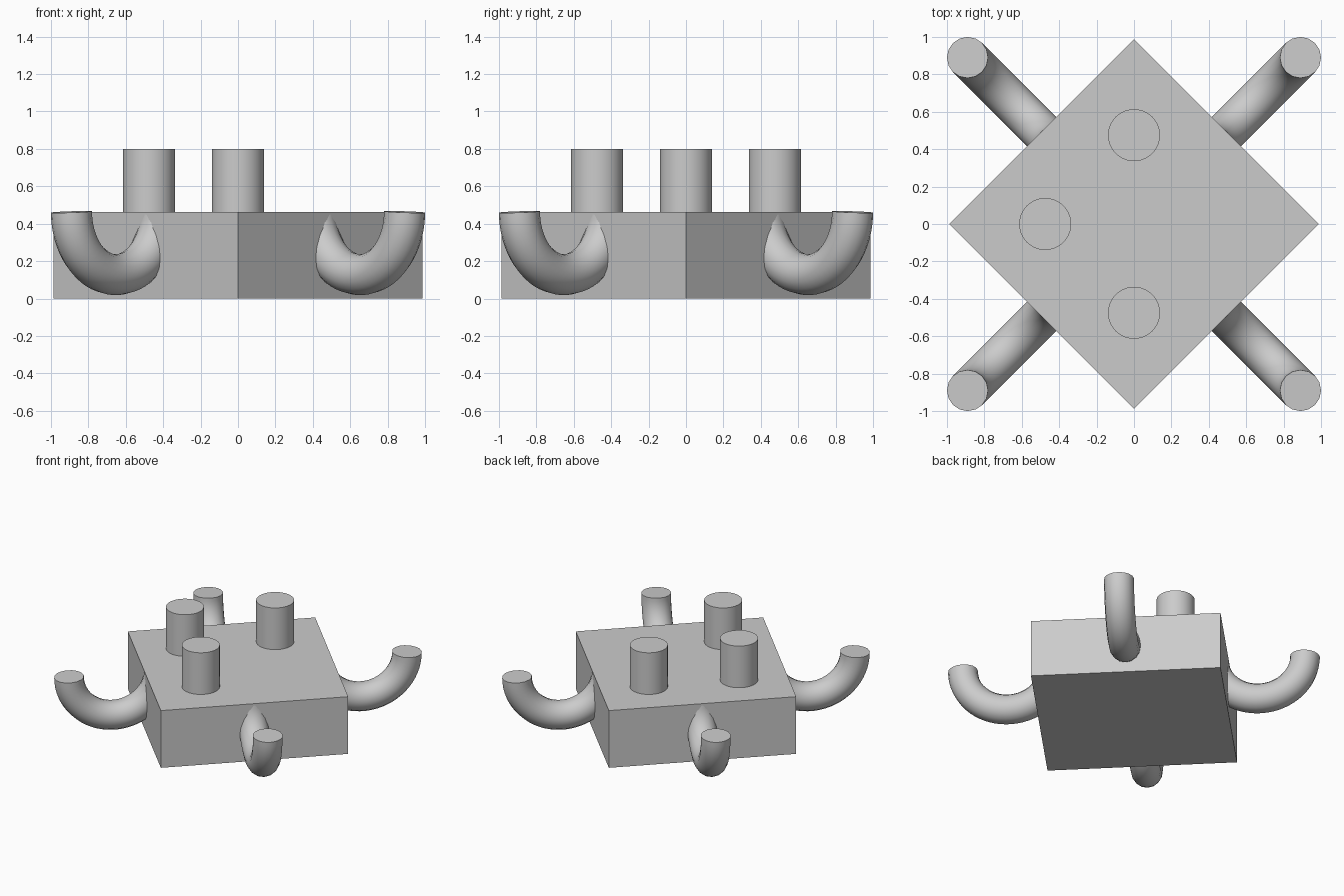
import bpy, math
from mathutils import Vector

cube = bpy.data.objects.get("Cube")
if cube:
    bpy.data.objects.remove(cube, do_unlink=True)

TOP = 0.463          # height of the block and the arm tips
HALF_DIAGONAL = 0.987

grey = bpy.data.materials.new("light_grey")
grey.use_nodes = True
grey.diffuse_color = (0.6, 0.6, 0.6, 1)
grey.node_tree.nodes["Principled BSDF"].inputs["Base Color"].default_value = grey.diffuse_color


def finish(name, smooth=True):
    obj = bpy.context.object
    obj.name = obj.data.name = name
    obj.data.materials.clear()
    obj.data.materials.append(grey)
    if smooth:
        bpy.ops.object.shade_smooth_by_angle(angle=math.radians(40))
    return obj


# Square block turned corner-on
side = HALF_DIAGONAL * math.sqrt(2)
bpy.ops.mesh.primitive_cube_add(size=1, location=(0, 0, TOP / 2), rotation=(0, 0, math.pi / 4))
bpy.context.object.scale = (side, side, TOP)
bpy.ops.object.transform_apply(location=False)
finish("block", smooth=False)

# Three studs standing on the block
for name, x, y in (("back_stud", 0, 0.475), ("right_stud", -0.475, 0), ("front_stud", 0, -0.475)):
    bpy.ops.mesh.primitive_cylinder_add(vertices=48, radius=0.139, depth=0.8 - TOP + 0.02,
                                        location=(x, y, (0.8 + TOP - 0.02) / 2))
    finish(name)


# Arm: a round tube swept along a half circle, from inside the block up to the flat tip
def add_arm(name, angle, tube=0.11, bend=0.335, centre=0.924, steps=32):
    curve = bpy.data.curves.new(name, "CURVE")
    curve.dimensions = "3D"
    curve.bevel_depth = tube
    curve.bevel_resolution = 6
    curve.use_fill_caps = True
    spline = curve.splines.new("POLY")
    spline.points.add(steps)
    for i, point in enumerate(spline.points):
        a = math.radians(175) * i / steps
        d = centre + bend * math.cos(a)
        point.co = (d * math.cos(angle), d * math.sin(angle), TOP - bend * math.sin(a), 1)
    obj = bpy.data.objects.new(name, curve)
    bpy.context.collection.objects.link(obj)
    bpy.ops.object.select_all(action="DESELECT")
    obj.select_set(True)
    bpy.context.view_layer.objects.active = obj
    bpy.ops.object.convert(target="MESH")
    finish(name)


for i, name in enumerate(("back_left_arm", "back_right_arm", "front_right_arm", "front_left_arm")):
    add_arm(name, math.pi / 4 + i * math.pi / 2)
